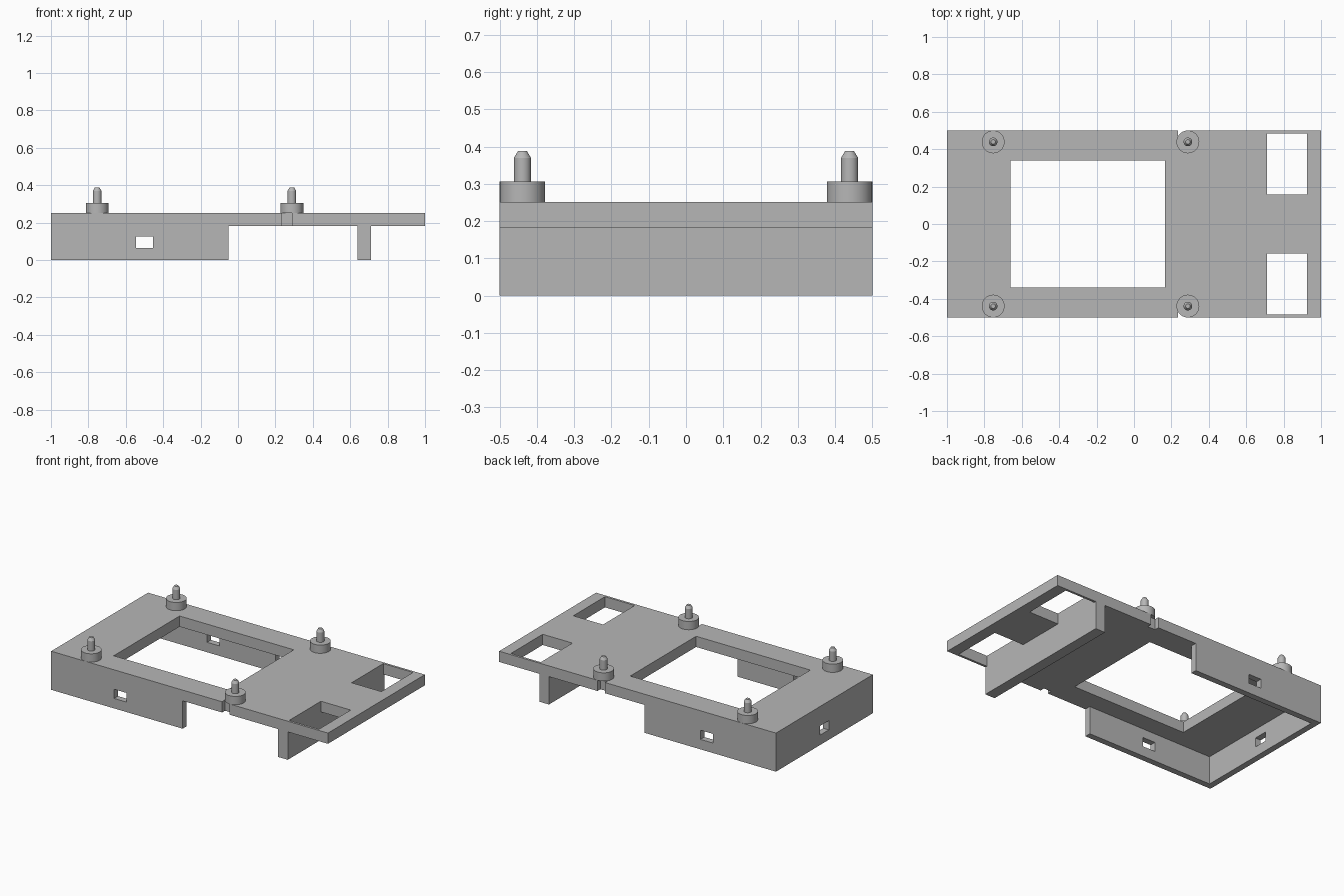
import bpy
import bmesh
from math import cos, sin, tau, radians
from mathutils import Matrix, Vector

if "Cube" in bpy.data.objects:
    bpy.data.objects.remove(bpy.data.objects["Cube"], do_unlink=True)

grey = bpy.data.materials.new("plain_grey")
grey.use_nodes = True
color = (0.47, 0.47, 0.47, 1)
grey.diffuse_color = color
grey.node_tree.nodes["Principled BSDF"].inputs["Base Color"].default_value = color


def add_object(name, bm):
    mesh = bpy.data.meshes.new(name)
    bm.to_mesh(mesh)
    bm.free()
    mesh.materials.append(grey)
    obj = bpy.data.objects.new(name, mesh)
    bpy.context.collection.objects.link(obj)
    return obj


def box(name, x, y, z):
    """Box from (min, max) ranges on each axis."""
    bm = bmesh.new()
    size = [b - a for a, b in (x, y, z)]
    mid = [(a + b) / 2 for a, b in (x, y, z)]
    bmesh.ops.create_cube(bm, size=1, matrix=Matrix.Translation(mid) @ Matrix.Diagonal((*size, 1)))
    return add_object(name, bm)


def cut(target, x, y, z):
    cutter = box("cutter", x, y, z)
    cutter.hide_render = True
    mod = target.modifiers.new("cut", "BOOLEAN")
    mod.operation = "DIFFERENCE"
    mod.solver = "EXACT"
    mod.object = cutter
    bpy.context.view_layer.objects.active = target
    bpy.ops.object.modifier_apply(modifier=mod.name)
    bpy.data.objects.remove(cutter, do_unlink=True)


def lathe(name, profile, center, sides=40):
    """Solid of revolution around z from (radius, height) points."""
    bm = bmesh.new()
    rings = [[bm.verts.new((r * cos(tau * i / sides), r * sin(tau * i / sides), z))
              for i in range(sides)] for r, z in profile]
    for low, high in zip(rings, rings[1:]):
        for i in range(sides):
            j = (i + 1) % sides
            bm.faces.new((low[i], low[j], high[j], high[i]))
    bm.faces.new(rings[0][::-1])
    bm.faces.new(rings[-1])
    obj = add_object(name, bm)
    obj.location = Vector(center)
    bpy.ops.object.select_all(action="DESELECT")
    obj.select_set(True)
    bpy.context.view_layer.objects.active = obj
    bpy.ops.object.shade_smooth_by_angle(angle=radians(30))
    return obj


# Tray: a block hollowed from below, leaving plate, three walls and a cross rib
under, top = 0.182, 0.252
tray = box("mounting_tray", (-1, 1), (-0.5, 0.5), (0, top))
below = (-0.1, under)
through = (-0.1, 0.4)
cut(tray, (-0.96, 0.1), (-0.46, 0.46), below)
cut(tray, (-0.05, 0.64), (-0.6, 0.6), below)
cut(tray, (0.71, 1.1), (-0.6, 0.6), below)

# Large central window
cut(tray, (-0.66, 0.165), (-0.34, 0.34), through)

# Slots in the side walls and the end wall
cut(tray, (-0.545, -0.455), (-0.6, 0.6), (0.065, 0.125))
cut(tray, (-1.1, -0.9), (-0.045, 0.045), (0.065, 0.125))

# Paired end windows and edge notches
for side in (-1, 1):
    cut(tray, (0.71, 0.925), sorted((side * 0.158, side * 0.485)), (0.1, 0.4))
    cut(tray, (0.235, 0.29), sorted((side * 0.47, side * 0.6)), (0.1, 0.4))

# Four round standoffs with chamfered locating pins
for end, x in (("right", -0.753), ("left", 0.288)):
    for face, y in (("front", -0.439), ("back", 0.439)):
        lathe(f"{face}_{end}_standoff", [(0.061, 0), (0.061, 0.054)], (x, y, top))
        lathe(f"{face}_{end}_pin",
              [(0.023, 0.054), (0.023, 0.118), (0.012, 0.136)], (x, y, top))
